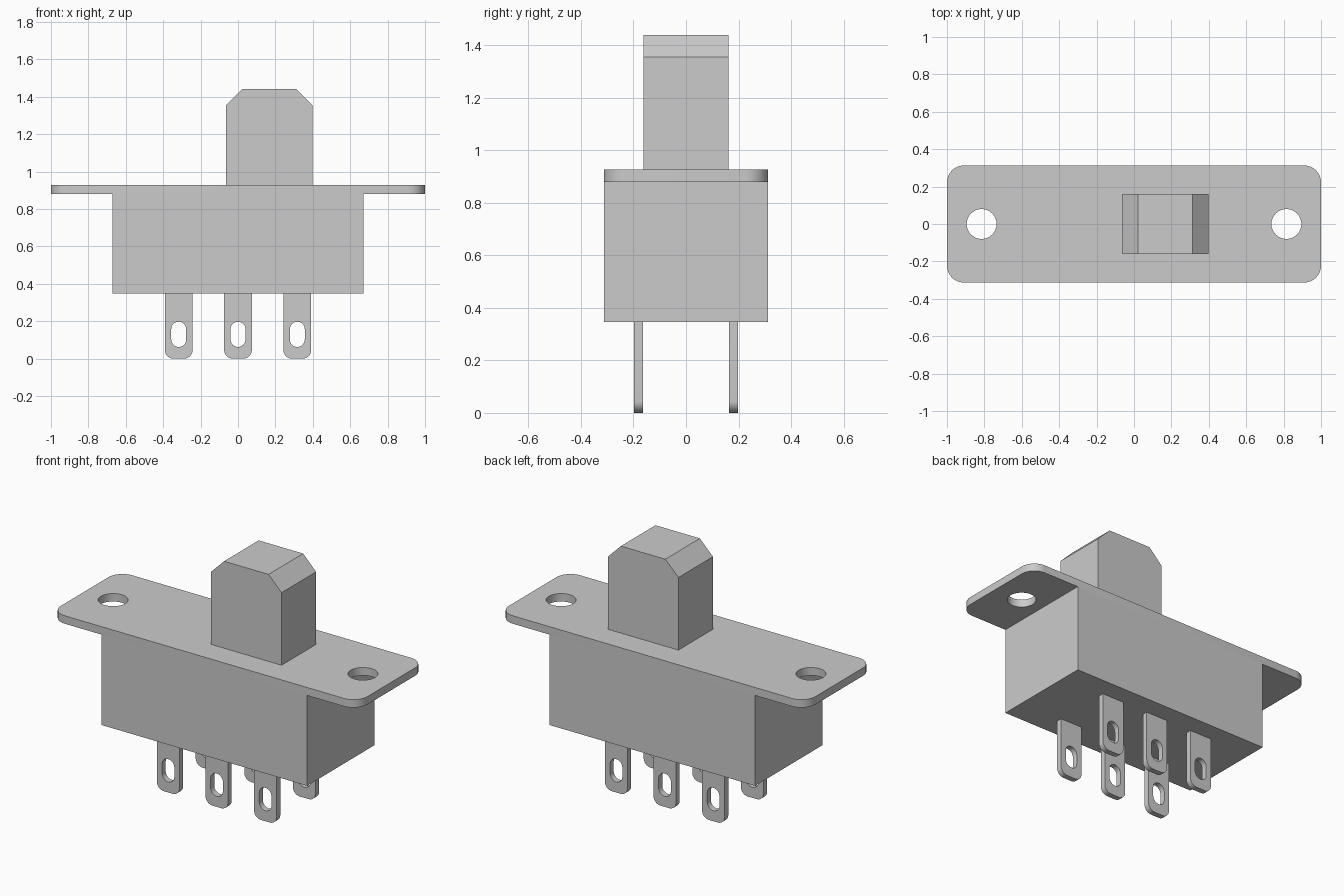
import bpy, bmesh
from math import sin, cos, pi
from mathutils import Matrix, Vector

cube = bpy.data.objects.get("Cube")
if cube:
    bpy.data.objects.remove(cube, do_unlink=True)

# One grey for every part
grey = bpy.data.materials.new("plain grey")
grey.use_nodes = True
GREY = (0.6, 0.6, 0.6, 1)
grey.diffuse_color = GREY
grey.node_tree.nodes["Principled BSDF"].inputs["Base Color"].default_value = GREY


def rounded(x0, x1, y0, y1, low, high, steps=8):
    """Rectangle outline with a radius for its low and its high corners."""
    corners = [(x1, y1, -1, -1, high), (x0, y1, 1, -1, high),
               (x0, y0, 1, 1, low), (x1, y0, -1, 1, low)]
    points = []
    for quarter, (x, y, sx, sy, r) in enumerate(corners):
        for i in range(steps + 1 if r else 1):
            a = (quarter + i / steps) * pi / 2
            p = Vector((x + sx * r + r * cos(a), y + sy * r + r * sin(a), 0))
            if not r:
                p = Vector((x, y, 0))
            if not points or (p - points[-1]).length > 1e-5:
                points.append(p)
    if (points[0] - points[-1]).length < 1e-5:
        points.pop()
    return points


def slab(name, loops, depth, matrix):
    """Fill an outline with holes, extrude it along +z, then place it."""
    bm = bmesh.new()
    edges = []
    for loop in loops:
        verts = [bm.verts.new(p) for p in loop]
        edges += [bm.edges.new((v, verts[i - 1])) for i, v in enumerate(verts)]
    bmesh.ops.triangle_fill(bm, edges=edges, use_beauty=True)
    new = bmesh.ops.extrude_face_region(bm, geom=bm.faces[:], use_keep_orig=True)["geom"]
    bmesh.ops.translate(bm, vec=(0, 0, depth),
                        verts=[g for g in new if isinstance(g, bmesh.types.BMVert)])
    bmesh.ops.transform(bm, matrix=matrix, verts=bm.verts)
    bmesh.ops.recalc_face_normals(bm, faces=bm.faces)
    mesh = bpy.data.meshes.new(name)
    bm.to_mesh(mesh)
    bm.free()
    mesh.materials.append(grey)
    obj = bpy.data.objects.new(name, mesh)
    bpy.context.collection.objects.link(obj)
    bpy.ops.object.select_all(action="DESELECT")
    obj.select_set(True)
    bpy.context.view_layer.objects.active = obj
    bpy.ops.object.shade_smooth_by_angle()
    return obj


def upright(y):
    """Stand an outline up in the xz plane, extruding toward -y from y."""
    return Matrix.Translation((0, y, 0)) @ Matrix.Rotation(pi / 2, 4, "X")


# Mounting plate with two screw holes
W, D, HOLE = 1.0, 0.313, 0.08
holes = [rounded(x - HOLE, x + HOLE, -HOLE, HOLE, HOLE, HOLE) for x in (-0.815, 0.815)]
slab("mounting_plate", [rounded(-W, W, -D, D, 0.09, 0.09)] + holes, 0.047,
     Matrix.Translation((0, 0, 0.88)))

# Switch housing
slab("housing", [rounded(-0.67, 0.67, 0.347, 0.88, 0, 0)], 2 * D, upright(D))

# Sliding knob with chamfered top
L, R, TOP, C = -0.063, 0.397, 1.44, 0.085
knob = [(L, 0.92), (R, 0.92), (R, TOP - C), (R - C, TOP), (L + C, TOP), (L, TOP - C)]
slab("slider_knob", [[Vector((x, z, 0)) for x, z in knob]], 0.322, upright(0.161))

# Two rows of slotted solder pins
for row, y in (("front", -0.164), ("back", 0.198)):
    for side, x in (("right", -0.317), ("middle", 0), ("left", 0.317)):
        outline = rounded(x - 0.074, x + 0.074, 0, 0.35, 0.045, 0)
        slot = rounded(x - 0.04, x + 0.04, 0.062, 0.197, 0.04, 0.04)
        slab(f"{row}_{side}_pin", [outline, slot], 0.034, upright(y))
